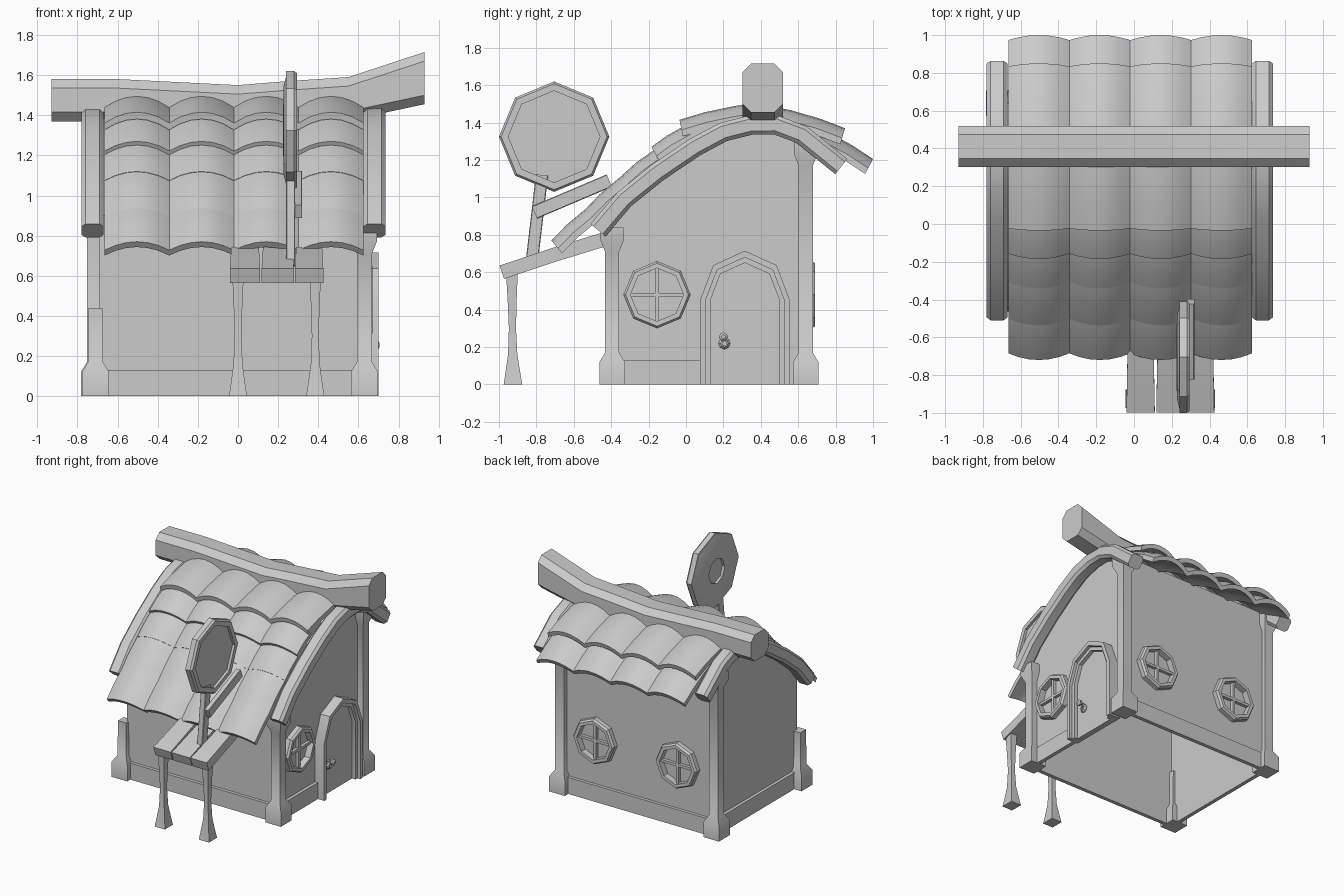
import bpy, bmesh, math
from mathutils import Vector

cube = bpy.data.objects.get("Cube")
if cube:
    bpy.data.objects.remove(cube, do_unlink=True)

GREY = (0.6, 0.6, 0.6, 1)
mat = bpy.data.materials.new("plain grey")
mat.use_nodes = True
mat.diffuse_color = GREY
mat.node_tree.nodes["Principled BSDF"].inputs["Base Color"].default_value = GREY


def loft(name, rings, loop=False, caps=True, drop_bottom=False):
    """Skin a list of equal point rings; loop joins the last to the first."""
    bm = bmesh.new()
    vs = [[bm.verts.new(p) for p in r] for r in rings]
    n = len(vs[0])
    for i in range(len(vs) if loop else len(vs) - 1):
        a, b = vs[i], vs[(i + 1) % len(vs)]
        for j in range(n):
            k = (j + 1) % n
            bm.faces.new((a[j], a[k], b[k], b[j]))
    if caps and not loop:
        bm.faces.new(vs[0])
        bm.faces.new(vs[-1])
    bmesh.ops.recalc_face_normals(bm, faces=bm.faces)
    if drop_bottom:
        low = [f for f in bm.faces if all(v.co.z < 0.001 for v in f.verts)]
        bmesh.ops.delete(bm, geom=low, context='FACES')
    me = bpy.data.meshes.new(name)
    bm.to_mesh(me)
    bm.free()
    me.materials.append(mat)
    ob = bpy.data.objects.new(name, me)
    bpy.context.collection.objects.link(ob)
    bpy.ops.object.select_all(action='DESELECT')
    ob.select_set(True)
    bpy.context.view_layer.objects.active = ob
    bpy.ops.object.shade_smooth_by_angle(angle=math.radians(35))
    return ob


def rect(x, y, z, hx, hy):
    return [(x + a * hx, y + b * hy, z) for a, b in ((-1, -1), (1, -1), (1, 1), (-1, 1))]


def box(name, x0, x1, y0, y1, z0, z1):
    c = ((x0 + x1) / 2, (y0 + y1) / 2)
    h = ((x1 - x0) / 2, (y1 - y0) / 2)
    return loft(name, [rect(*c, z, *h) for z in (z0, z1)])


def section(h, w, bevel):
    """Rectangle outline with cut corners, half sizes h and w."""
    b = bevel
    return [(-h + b, -w), (h - b, -w), (h, -w + b), (h, w - b),
            (h - b, w), (-h + b, w), (-h, w - b), (-h, -w + b)]


def beam_yz(name, path, x, hx, half, bevel):
    """Beam whose path lies in a plane of constant x."""
    pts = [Vector((x, *p)) for p in path]
    rings = []
    for i, p in enumerate(pts):
        t = (pts[min(i + 1, len(pts) - 1)] - pts[max(i - 1, 0)]).normalized()
        n = Vector((0, -t.z, t.y))
        rings.append([p + Vector((a, 0, 0)) + n * b for a, b in section(hx, half, bevel)])
    return loft(name, rings)


# Walls, open underneath
ARC = [(-0.47, 0.825), (-0.33, 0.99), (-0.15, 1.135), (0.05, 1.27), (0.2, 1.35),
       (0.35, 1.388), (0.48, 1.388), (0.62, 1.335), (0.83, 1.165)]
side = [(-0.4, 0), (-0.4, 0.9)] + ARC[1:-1] + [(0.64, 1.32), (0.64, 0)]
loft("walls", [[(x, y, z) for y, z in side] for x in (-0.69, 0.62)], drop_bottom=True)

# Foundation skirts
box("skirt_front", -0.69, 0.62, -0.425, -0.395, 0, 0.13)
box("skirt_back", -0.69, 0.62, 0.635, 0.665, 0, 0.13)
box("skirt_left", -0.715, -0.685, -0.4, 0.64, 0, 0.13)
box("skirt_right", 0.615, 0.645, -0.4, 0.08, 0, 0.13)

# Corner posts with wide feet and heads
def post(name, x, y, top, head=True):
    prof = [(0, 0.068), (0.12, 0.068), (0.17, 0.038)]
    if head:
        prof += [(top - 0.13, 0.038), (top - 0.07, 0.062), (top, 0.062)]
    else:
        prof += [(top, 0.036)]
    loft(name, [rect(x, y, z, h, h) for z, h in prof])

post("post_front_right", 0.63, -0.395, 0.84)
post("post_front_left_short", -0.71, -0.395, 0.44, False)
post("post_back_right", 0.63, 0.64, 1.3)
post("post_back_left", -0.715, 0.64, 1.3)

# Curved gable beams
for name, x in (("gable_beam_right", 0.68), ("gable_beam_left", -0.725)):
    beam_yz(name, ARC, x, 0.055, 0.052, 0.02)

# Ridge log
ridge = [(-0.93, 1.475, 0.105), (-0.6, 1.475, 0.105), (-0.3, 1.46, 0.105), (0, 1.445, 0.105),
         (0.25, 1.465, 0.105), (0.55, 1.482, 0.108), (0.93, 1.585, 0.13)]
loft("ridge_log", [[(x, 0.41 + a, z + b) for a, b in section(0.108, h, 0.045)]
                   for x, z, h in ridge])

# Arched roof tiles: crown line from lower edge to upper edge
ROWS = [((-0.72, 0.77), (-0.42, 1.02)), ((-0.54, 0.935), (-0.25, 1.18)),
        ((-0.34, 1.12), (-0.07, 1.31)), ((-0.185, 1.27), (0.1, 1.43)),
        ((-0.035, 1.415), (0.42, 1.51)), ((0.85, 1.37), (0.4, 1.5)),
        ((1.0, 1.205), (0.62, 1.41))]
COLS, WIDTH, SEG = 4, 0.3225, 6

def tile(name, low, high, x0):
    p, q = Vector((0, *low)), Vector((0, *high))
    d = (q - p).normalized()
    n = Vector((0, -d.z, d.y))
    if n.z < 0:
        n.negate()
    rings = []
    for f, lift in ((0, 0), (0.3, 0.012), (0.65, 0.012), (1, 0)):
        top, under = [], []
        for i in range(SEG + 1):
            t = 2 * i / SEG - 1
            c = p.lerp(q, f) + n * (lift - 0.055 * t * t)
            c.x = x0 + WIDTH * i / SEG
            top.append(c)
            under.append(c - n * 0.035)
        rings.append(top + under[::-1])
    loft(name, rings)

for r, (low, high) in enumerate(ROWS):
    for c in range(COLS):
        tile(f"roof_tile_{r + 1}_{c + 1}", low, high, -0.665 + c * WIDTH)


# Octagon frames, mapped to a wall by a place(u, v, w) function
def octagon(r):
    return [(r * math.sin(i * math.pi / 4), r * math.cos(i * math.pi / 4)) for i in range(8)]

def ring_frame(name, place, outer, inner, w0, w1):
    prof = [(outer, w0), (outer, w1 - 0.015), (outer - 0.012, w1), (inner, w1), (inner, w0)]
    loft(name, [[place(r * u, r * v, w) for r, w in prof] for u, v in octagon(1)], loop=True)

def window(name, place):
    ring_frame(name + "_frame", place, 0.18, 0.142, -0.03, 0.05)
    for part, a, b in (("bar_upright", 0.01, 0.145), ("bar_level", 0.145, 0.01)):
        loft(f"{name}_{part}", [[place(s * a, t * b, w) for s, t in
                                 ((-1, -1), (1, -1), (1, 1), (-1, 1))] for w in (0, 0.025)])

window("window_side", lambda u, v, w: (0.62 + w, -0.155 + u, 0.48 + v))
window("window_back_right", lambda u, v, w: (0.33 - u, 0.64 + w, 0.48 + v))
window("window_back_left", lambda u, v, w: (-0.39 - u, 0.64 + w, 0.48 + v))

# Arched door with a stepped frame
def arch(half, spring, top, n):
    pts = [(-half, 0)]
    for i in range(n + 1):
        a = math.pi * (1 - i / n)
        pts.append((half * math.cos(a), spring + (top - spring) * math.sin(a)))
    return pts + [(half, 0)]

def door_frame(name, outer, inner, x1):
    rings = [[(0.6, 0.315 + a[0], a[1]), (x1, 0.315 + a[0], a[1]),
              (x1, 0.315 + b[0], b[1]), (0.6, 0.315 + b[0], b[1])]
             for a, b in zip(outer, inner)]
    loft(name, rings)

door_frame("door_frame_outer", arch(0.24, 0.45, 0.715, 4), arch(0.21, 0.45, 0.68, 4), 0.7)
door_frame("door_frame_inner", arch(0.215, 0.45, 0.685, 4), arch(0.185, 0.45, 0.65, 4), 0.675)
loft("door", [[(x, 0.315 + y, z) for y, z in arch(0.19, 0.46, 0.655, 12)] for x in (0.6, 0.645)])
ring_frame("door_plate", lambda u, v, w: (0.645 + w, 0.205 + u, 0.22 + v), 0.032, 0.012, 0, 0.02)
loft("door_knob", [[(x, 0.2 + r * u, 0.255 + r * v) for u, v in octagon(1)]
                   for x, r in ((0.64, 0.01), (0.67, 0.01), (0.68, 0.024), (0.695, 0.024), (0.705, 0.012))])

# Front awning: three tapered planks on two turned legs
for i, (a, b) in enumerate(((-0.04, 0.11), (0.118, 0.278), (0.284, 0.425))):
    m = (a + b) / 2
    rings = []
    for y, z, k in ((-0.985, 0.6, 1), (-0.7, 0.695, 0.93), (-0.39, 0.79, 0.82)):
        h = (b - a) / 2 * k
        rings.append([(m + s * h, y - 0.012 * t, z + 0.036 * t)
                      for s, t in ((-1, -1), (1, -1), (1, 1), (-1, 1))])
    loft(f"awning_plank_{i + 1}", rings)
LEG = [(0, 0.05), (0.06, 0.04), (0.16, 0.025), (0.3, 0.019), (0.45, 0.024), (0.59, 0.031)]
for name, x in (("awning_leg_left", 0.0), ("awning_leg_right", 0.385)):
    loft(name, [rect(x, -0.925 - 0.01 * z, z, h * 0.9, h) for z, h in LEG])

# Round hanging sign with its pole and brace
sign = lambda u, v, w: (0.26 + w, -0.705 + u, 1.325 + v)
ring_frame("sign_rim", sign, 0.295, 0.245, -0.02, 0.035)
loft("sign_dish", [[sign(r * u, r * v, w) for u, v in octagon(1)]
                   for r, w in ((0.25, 0.015), (0.2, -0.008), (0.1, -0.015),
                                (0.1, -0.035), (0.22, -0.033), (0.29, -0.015))])
beam_yz("sign_pole", [(-0.825, 0.65), (-0.77, 1.12)], 0.262, 0.023, 0.033, 0.004)
beam_yz("sign_brace", [(-0.81, 0.92), (-0.41, 1.09)], 0.3, 0.02, 0.036, 0.004)
